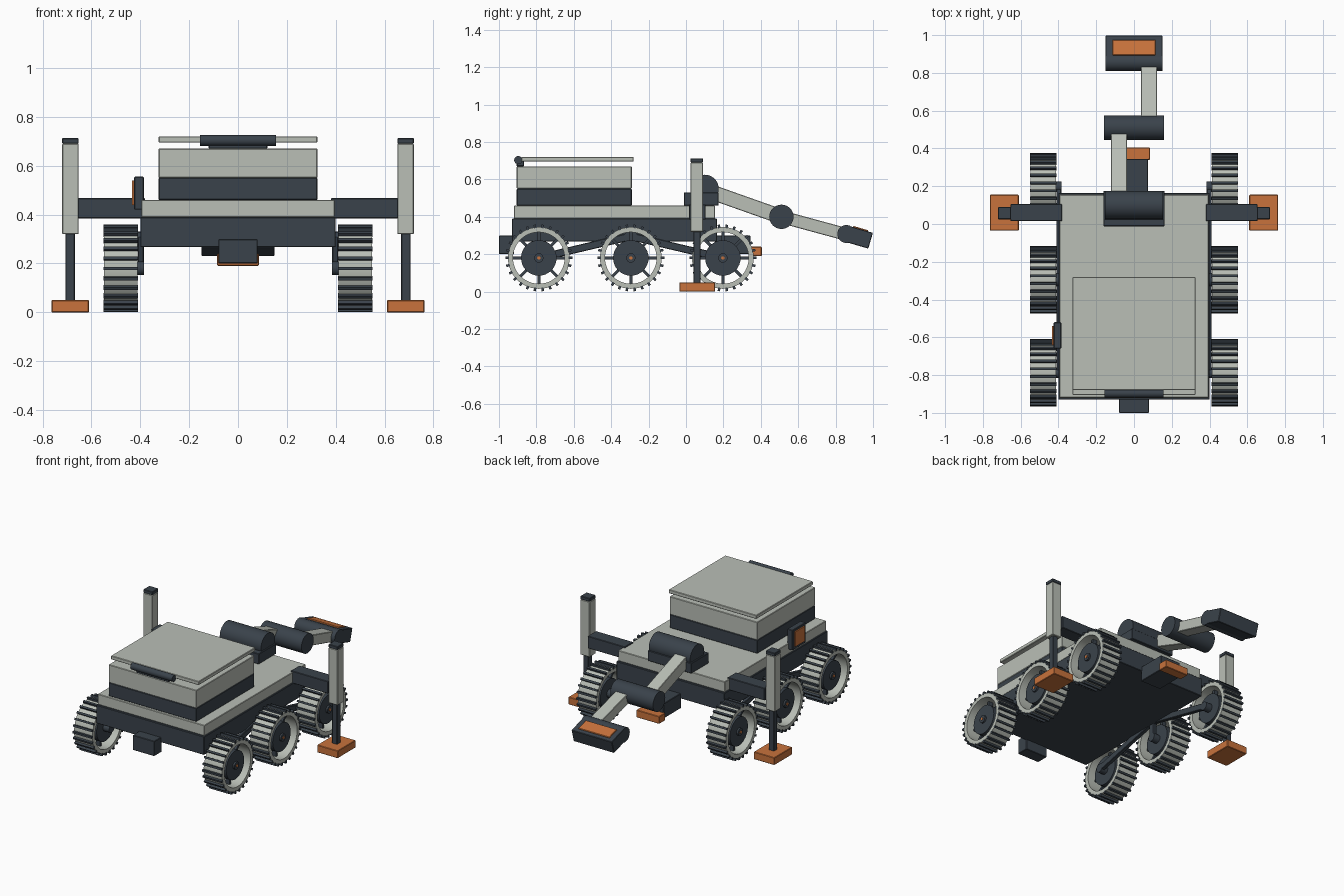
import bpy, math
from mathutils import Vector, Matrix

if "Cube" in bpy.data.objects:
    bpy.data.objects.remove(bpy.data.objects["Cube"])


def mat(name, col):
    m = bpy.data.materials.new(name)
    m.diffuse_color = (*col, 1)
    m.use_nodes = True
    m.node_tree.nodes["Principled BSDF"].inputs["Base Color"].default_value = m.diffuse_color
    return m


LIGHT = mat("light_panel", (0.49, 0.52, 0.47))
DARK = mat("dark_metal", (0.042, 0.055, 0.07))
ORANGE = mat("orange_paint", (0.58, 0.17, 0.045))


def finish(o, name, m, smooth=False):
    o.name = name
    o.data.materials.append(m)
    if smooth:
        bpy.ops.object.shade_smooth_by_angle(angle=math.radians(35))
    return o


def box(name, m, x, y, z, bevel=0.003):
    # box from (min, max) ranges
    bpy.ops.mesh.primitive_cube_add(size=1)
    o = bpy.context.object
    c = [(a + b) / 2 for a, b in (x, y, z)]
    s = [abs(b - a) for a, b in (x, y, z)]
    o.data.transform(Matrix.Translation(c) @ Matrix.Diagonal((*s, 1)))
    if bevel:
        b = o.modifiers.new("edge", 'BEVEL')
        b.width, b.segments = bevel, 1
    return finish(o, name, m)


def bar(name, m, x0, x1, a, b, h):
    # side-view bar of height h between (y, z) points a and b
    d = Vector((0, b[0] - a[0], b[1] - a[1]))
    o = box(name, m, (x0, x1), (0, d.length), (-h / 2, h / 2))
    o.location = (0, a[0], a[1])
    o.rotation_euler.x = math.atan2(d.z, d.y)
    return o


def cyl_x(name, m, x0, x1, y, z, r, n=32):
    bpy.ops.mesh.primitive_cylinder_add(vertices=n, radius=r, depth=abs(x1 - x0),
                                        location=((x0 + x1) / 2, y, z),
                                        rotation=(0, math.pi / 2, 0))
    return finish(bpy.context.object, name, m, True)


# hull, deck and equipment box
box("hull", DARK, (-.40, .40), (-.93, .165), (.267, .39))
box("deck", LIGHT, (-.395, .395), (-.92, .155), (.39, .46))
box("box_base", DARK, (-.325, .325), (-.905, -.29), (.46, .55))
box("box_body", LIGHT, (-.325, .325), (-.905, -.29), (.55, .67))
box("lid", LIGHT, (-.325, .325), (-.88, -.28), (.695, .72))
box("lid_hinge_block", DARK, (-.12, .12), (-.905, -.865), (.67, .70))
cyl_x("lid_hinge", DARK, -.155, .155, -.897, .703, .022, 16)

# end blocks and side panel
box("front_block", DARK, (-.08, .08), (-1, -.92), (.20, .30))
box("rear_block", DARK, (-.075, .075), (.155, .345), (.20, .30))
box("rear_bumper", ORANGE, (-.085, .085), (.34, .405), (.19, .24))
box("side_panel", DARK, (-.425, -.385), (-.66, -.52), (.42, .555))
box("side_panel_face", ORANGE, (-.433, -.425), (-.64, -.54), (.44, .54), 0)

# folding arm
box("arm_base", DARK, (-.162, .162), (-.012, .175), (.46, .53))
cyl_x("arm_shoulder", DARK, -.153, .153, .10, .55, .075)
bar("arm_upper", LIGHT, -.123, -.038, (.10, .545), (.51, .40), .08)
cyl_x("arm_elbow", DARK, -.158, .158, .51, .40, .065)
bar("arm_lower", LIGHT, .037, .122, (.51, .40), (.86, .305), .068)
cyl_x("arm_wrist", DARK, -.15, .15, .857, .308, .048)
tip = (.987, .272)
bar("arm_head", DARK, -.15, .15, (.857, .31), tip, .088)
head = bar("arm_head_plate", ORANGE, -.115, .115, (.857, .31), tip, .088)
head.data.transform(Matrix.Translation((0, .025, .006)) @ Matrix.Diagonal((1, .62, 1, 1)))


def tread_ring(name, x0, x1, n, r0, r1, w, cy, cz, m):
    # radial blocks around a wheel axis, as one mesh
    vs, fs = [], []
    quads = [(0, 1, 3, 2), (4, 6, 7, 5), (0, 4, 5, 1), (2, 3, 7, 6), (0, 2, 6, 4), (1, 5, 7, 3)]
    for i in range(n):
        t = 2 * math.pi * i / n
        k = len(vs)
        for x in (x0, x1):
            for r in (r0, r1):
                for s in (-w / 2, w / 2):
                    vs.append((x, cy + r * math.cos(t) - s * math.sin(t),
                               cz + r * math.sin(t) + s * math.cos(t)))
        fs += [[k + q for q in f] for f in quads]
    me = bpy.data.meshes.new(name)
    me.from_pydata(vs, [], fs)
    o = bpy.data.objects.new(name, me)
    bpy.context.collection.objects.link(o)
    return finish(o, name, m)


def rim(name, x0, x1, r0, r1, cy, cz, n=48):
    # hollow ring lathed around the wheel axis
    prof = [(x0, r0), (x0, r1), (x1, r1), (x1, r0)]
    vs = [(x, cy + r * math.cos(2 * math.pi * i / n), cz + r * math.sin(2 * math.pi * i / n))
          for i in range(n) for x, r in prof]
    fs = [(i * 4 + j, i * 4 + (j + 1) % 4, (i + 1) % n * 4 + (j + 1) % 4, (i + 1) % n * 4 + j)
          for i in range(n) for j in range(4)]
    me = bpy.data.meshes.new(name)
    me.from_pydata(vs, [], fs)
    if x0 < x1:
        me.flip_normals()
    o = bpy.data.objects.new(name, me)
    bpy.context.collection.objects.link(o)
    bpy.context.view_layer.objects.active = o
    bpy.ops.object.select_all(action='DESELECT')
    o.select_set(True)
    return finish(o, name, LIGHT, True)


WHEELS = (("front", -.787), ("middle", -.295), ("rear", .197))
CZ = .18
for side, s in (("right", 1), ("left", -1)):
    def X(a, b):
        return tuple(sorted((s * a, s * b)))
    # wheels
    for label, y in WHEELS:
        n = f"{side}_{label}_"
        rim(n + "wheel_rim", *X(.412, .548), .138, .165, y, CZ)
        tread_ring(n + "wheel_treads", *X(.41, .55), 26, .16, .179, .013, y, CZ, DARK)
        tread_ring(n + "wheel_spokes", *X(.465, .495), 8, .06, .145, .016, y, CZ, DARK)
        cyl_x(n + "wheel_hub", DARK, *X(.43, .53), y, CZ, .095)
        cyl_x(n + "hub_cap", DARK, *X(.53, .542), y, CZ, .025, 16)
        cyl_x(n + "hub_bolt", ORANGE, *X(.542, .546), y, CZ, .009, 12)
        cyl_x(n + "axle", DARK, *X(.385, .44), y, CZ, .028, 16)
    # suspension links
    for label, y in (WHEELS[0], WHEELS[2]):
        bar(f"{side}_{label}_link", DARK, *X(.385, .41), (-.295, .295), (y, CZ), .04)
    bar(f"{side}_middle_link", DARK, *X(.385, .41), (-.295, .295), (-.295, CZ), .04)
    cyl_x(f"{side}_link_pivot", DARK, *X(.385, .412), -.295, .295, .035, 20)
    # outriggers
    box(f"{side}_outrigger_beam", DARK, X(.38, .655), (.015, .105), (.385, .467))
    box(f"{side}_outrigger_leg", LIGHT, X(.652, .72), (.025, .09), (.32, .69))
    box(f"{side}_outrigger_cap", DARK, X(.652, .72), (.025, .09), (.69, .713))
    box(f"{side}_outrigger_piston", DARK, X(.668, .706), (.04, .078), (.045, .33))
    box(f"{side}_outrigger_foot", ORANGE, X(.61, .763), (-.035, .155), (0, .05))
